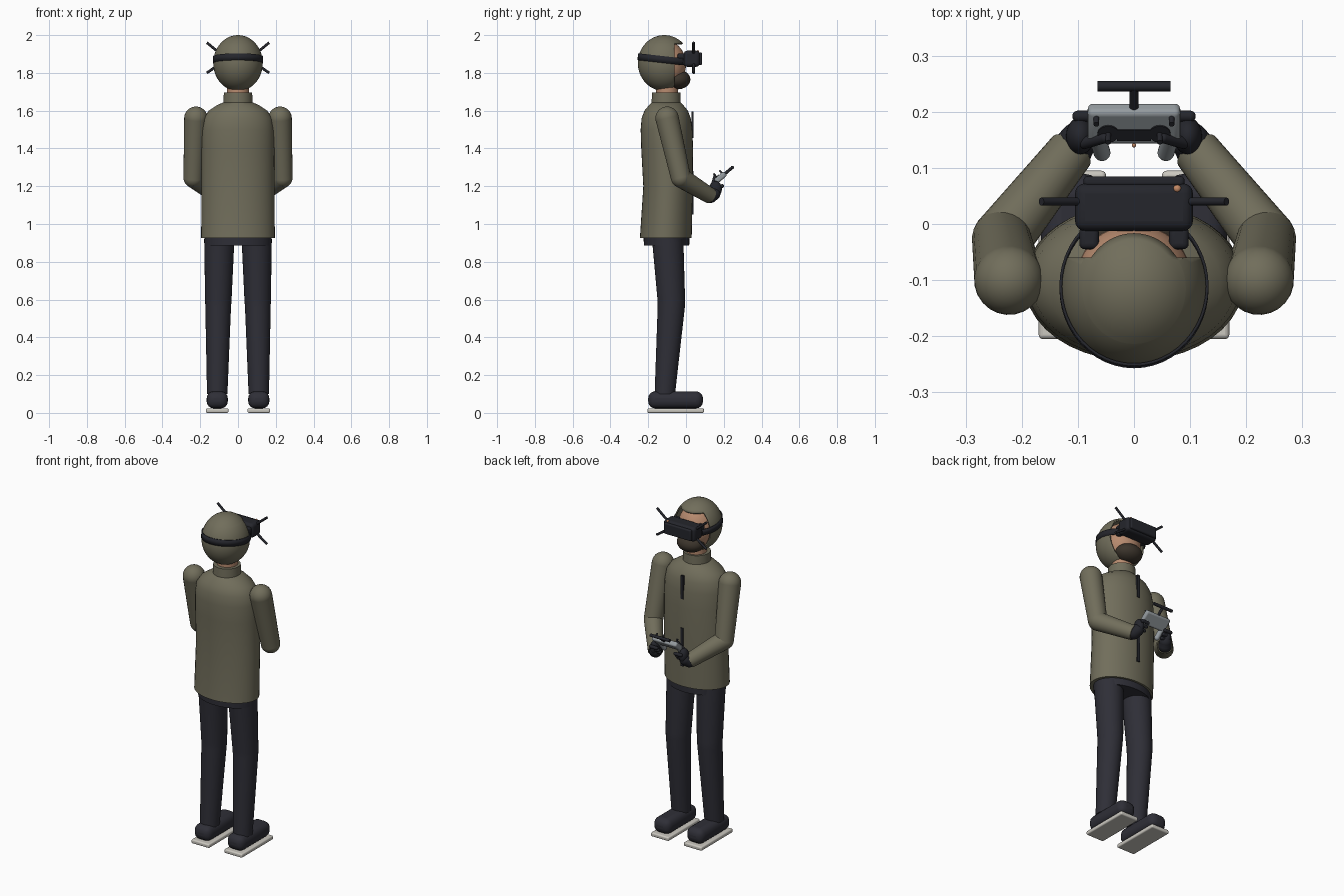
import bpy, bmesh, math
from mathutils import Vector, Matrix

if "Cube" in bpy.data.objects:
    bpy.data.objects.remove(bpy.data.objects["Cube"])


def material(name, rgb):
    m = bpy.data.materials.new(name)
    m.use_nodes = True
    m.diffuse_color = (*rgb, 1)
    bsdf = m.node_tree.nodes["Principled BSDF"]
    bsdf.inputs["Base Color"].default_value = (*rgb, 1)
    bsdf.inputs["Roughness"].default_value = 0.8
    return m


OLIVE = material("olive cloth", (0.165, 0.155, 0.105))
NAVY = material("dark trousers", (0.028, 0.028, 0.038))
BLACK = material("black plastic", (0.018, 0.019, 0.025))
SKIN = material("skin", (0.48, 0.26, 0.16))
BEARD = material("dark brown hair", (0.045, 0.035, 0.025))
SOLE = material("light sole", (0.6, 0.58, 0.53))
GREY = material("controller grey", (0.3, 0.33, 0.35))
ORANGE = material("copper button", (0.55, 0.25, 0.13))


def finish(bm, name, mat, matrix=None, bevel=0, thick=0):
    if matrix:
        bm.transform(matrix)
    bmesh.ops.recalc_face_normals(bm, faces=bm.faces)
    mesh = bpy.data.meshes.new(name)
    bm.to_mesh(mesh)
    bm.free()
    mesh.materials.append(mat)
    ob = bpy.data.objects.new(name, mesh)
    bpy.context.collection.objects.link(ob)
    if thick:
        mod = ob.modifiers.new("thickness", 'SOLIDIFY')
        mod.thickness = thick
    if bevel:
        mod = ob.modifiers.new("rounding", 'BEVEL')
        mod.width, mod.segments = bevel, 4
    bpy.ops.object.select_all(action='DESELECT')
    bpy.context.view_layer.objects.active = ob
    ob.select_set(True)
    bpy.ops.object.shade_smooth_by_angle(angle=math.radians(40))
    return ob


def ball(name, mat, centre, radii, matrix=None):
    bm = bmesh.new()
    bmesh.ops.create_uvsphere(bm, u_segments=32, v_segments=18, radius=1)
    bm.transform(Matrix.Translation(centre) @ Matrix.Diagonal((*radii, 1)))
    return finish(bm, name, mat, matrix)


def box(name, mat, centre, size, bevel=0, matrix=None):
    bm = bmesh.new()
    bmesh.ops.create_cube(bm, size=1)
    bm.transform(Matrix.Translation(centre) @ Matrix.Diagonal((*size, 1)))
    return finish(bm, name, mat, matrix, bevel)


def rod(name, mat, a, b, r1, r2=None, matrix=None, round_ends=False):
    a, b = Vector(a), Vector(b)
    r2 = r2 or r1
    bm = bmesh.new()
    turn = (b - a).to_track_quat('Z', 'Y').to_matrix().to_4x4()
    bmesh.ops.create_cone(bm, cap_ends=True, segments=24, radius1=r1, radius2=r2, depth=(b - a).length,
                          matrix=Matrix.Translation((a + b) / 2) @ turn)
    if round_ends:
        for p, r in ((a, r1), (b, r2)):
            bmesh.ops.create_uvsphere(bm, u_segments=24, v_segments=14, radius=r,
                                      matrix=Matrix.Translation(p) @ turn)
    return finish(bm, name, mat, matrix)


def loft(name, mat, rings, segments=40):
    """Closed body through level ellipses given as z, x, y, x radius, y radius."""
    bm = bmesh.new()
    loops = []
    for z, x, y, rx, ry in rings:
        angles = [math.tau * i / segments for i in range(segments)]
        loops.append([bm.verts.new((x + rx * math.cos(t), y + ry * math.sin(t), z)) for t in angles])
    for low, high in zip(loops, loops[1:]):
        for i in range(segments):
            j = (i + 1) % segments
            bm.faces.new((low[i], low[j], high[j], high[i]))
    bm.faces.new(loops[0])
    bm.faces.new(loops[-1])
    return finish(bm, name, mat)


# Torso, collar, hips and neck
loft("jacket", OLIVE, [(0.925, 0, -0.107, 0.195, 0.137), (1.2, 0, -0.095, 0.193, 0.131),
                       (1.4, 0, -0.1, 0.193, 0.137), (1.5, 0, -0.103, 0.192, 0.137),
                       (1.56, 0, -0.105, 0.182, 0.13), (1.6, 0, -0.105, 0.155, 0.115),
                       (1.63, 0, -0.105, 0.11, 0.09), (1.645, 0, -0.105, 0.075, 0.075)])
loft("collar", OLIVE, [(1.62, 0, -0.105, 0.078, 0.078), (1.695, 0, -0.105, 0.075, 0.075)])
loft("hips", NAVY, [(0.885, 0, -0.103, 0.175, 0.12), (0.95, 0, -0.103, 0.178, 0.122)])
loft("neck", SKIN, [(1.66, 0, -0.1, 0.058, 0.058), (1.76, 0, -0.1, 0.058, 0.058)])
box("upper_zip", BLACK, (0, 0.034, 1.525), (0.016, 0.012, 0.14))
box("lower_zip", BLACK, (0, 0.034, 1.165), (0.016, 0.012, 0.23))

# Head and beard
ball("face", SKIN, (0, -0.105, 1.845), (0.105, 0.105, 0.125))
ball("beard", BEARD, (0, -0.045, 1.765), (0.08, 0.068, 0.052))

# Hood with a face opening
bm = bmesh.new()
bmesh.ops.create_uvsphere(bm, u_segments=48, v_segments=28, radius=1)
bm.transform(Matrix.Translation((0, -0.115, 1.852)) @ Matrix.Diagonal((0.131, 0.14, 0.148, 1)))
EDGE_Y, EDGE_Z = -0.06, 1.957
for point, normal in (((0, EDGE_Y, 0), (0, 1, 0)), ((0, 0, EDGE_Z), (0, 0, 1))):
    bmesh.ops.bisect_plane(bm, geom=bm.verts[:] + bm.edges[:] + bm.faces[:], plane_co=point, plane_no=normal)
opening = [f for f in bm.faces if f.calc_center_median().y > EDGE_Y and f.calc_center_median().z < EDGE_Z]
bmesh.ops.delete(bm, geom=opening, context='FACES')
finish(bm, "hood", OLIVE, thick=0.008)

# Goggle strap
bm = bmesh.new()
bmesh.ops.create_cone(bm, cap_ends=False, segments=48, radius1=1, radius2=1, depth=1)
bm.transform(Matrix.Translation((0, -0.113, 1.87)) @ Matrix.Rotation(-0.11, 4, 'X')
             @ Matrix.Diagonal((0.133, 0.143, 0.036, 1)))
finish(bm, "goggle_strap", BLACK, thick=0.005)

# Goggles
box("goggle_body", BLACK, (0, 0.03, 1.875), (0.21, 0.085, 0.085), 0.018)
box("goggle_front", BLACK, (0, 0.076, 1.875), (0.18, 0.018, 0.066), 0.007)
ball("goggle_button", ORANGE, (0.077, 0.063, 1.913), (0.007, 0.007, 0.007))
for s, side in ((1, "left"), (-1, "right")):
    box(f"{side}_goggle_pad", BLACK, (s * 0.08, -0.025, 1.872), (0.035, 0.04, 0.06), 0.01)
    rod(f"{side}_upper_aerial", BLACK, (s * 0.085, 0.04, 1.895), (s * 0.165, 0.04, 1.96), 0.007)
    rod(f"{side}_lower_aerial", BLACK, (s * 0.085, 0.04, 1.855), (s * 0.165, 0.04, 1.80), 0.007)

# Limbs
for s, side in ((1, "left"), (-1, "right")):
    loft(f"{side}_leg", NAVY, [(0.1, s * 0.11, -0.112, 0.054, 0.054), (0.56, s * 0.105, -0.078, 0.068, 0.072),
                               (0.6, s * 0.104, -0.078, 0.07, 0.073), (0.92, s * 0.099, -0.097, 0.08, 0.083)], 32)
    box(f"{side}_boot", NAVY, (s * 0.11, -0.055, 0.069), (0.112, 0.29, 0.09), 0.037)
    box(f"{side}_sole", SOLE, (s * 0.11, -0.055, 0.012), (0.12, 0.3, 0.024), 0.008)

    shoulder = (s * 0.223, -0.1, 1.56)
    elbow = (s * 0.236, -0.027, 1.245)
    wrist = (s * 0.112, 0.13, 1.148)
    rod(f"{side}_upper_arm", OLIVE, shoulder, elbow, 0.062, 0.053, round_ends=True)
    rod(f"{side}_forearm", OLIVE, elbow, wrist, 0.053, 0.042)
    rod(f"{side}_glove_cuff", BLACK, wrist, (s * 0.1, 0.148, 1.16), 0.037, 0.034, round_ends=True)
    ball(f"{side}_glove", BLACK, (s * 0.096, 0.157, 1.185), (0.025, 0.033, 0.042))
    rod(f"{side}_thumb", BLACK, (s * 0.088, 0.145, 1.215), (s * 0.052, 0.153, 1.25), 0.011, 0.009, round_ends=True)
    for i in range(3):
        y, z = 0.15 + i * 0.015, 1.165 + i * 0.018
        rod(f"{side}_finger_{i + 1}", BLACK, (s * 0.1, y + 0.012, z), (s * 0.062, y + 0.012, z),
            0.01, round_ends=True)

# Hand controller, built flat and then tilted toward the face
tilt = Matrix.Translation((0, 0.175, 1.24)) @ Matrix.Rotation(math.radians(40), 4, 'X')
box("controller_body", GREY, (0, 0.005, 0), (0.165, 0.078, 0.03), 0.01, tilt)
box("controller_screen", BLACK, (0, -0.008, 0.016), (0.06, 0.024, 0.004), 0, tilt)
ball("controller_button", ORANGE, (0, -0.035, 0.012), (0.004, 0.004, 0.004), tilt)
rod("controller_mast", BLACK, (0, 0.035, 0), (0, 0.092, 0), 0.008, matrix=tilt)
rod("controller_aerial", BLACK, (-0.065, 0.092, 0), (0.065, 0.092, 0), 0.009, matrix=tilt)
for s, side in ((1, "left"), (-1, "right")):
    rod(f"{side}_controller_grip", GREY, (s * 0.066, -0.025, 0), (s * 0.057, -0.075, -0.015), 0.015,
        matrix=tilt, round_ends=True)
    rod(f"{side}_stick_base", BLACK, (s * 0.046, -0.005, 0.013), (s * 0.046, -0.005, 0.018), 0.019, matrix=tilt)
    rod(f"{side}_stick", BLACK, (s * 0.046, -0.005, 0.015), (s * 0.046, -0.005, 0.04), 0.005, matrix=tilt)
    rod(f"{side}_switch", BLACK, (s * 0.067, 0.03, 0.01), (s * 0.067, 0.03, 0.032), 0.005, matrix=tilt)
